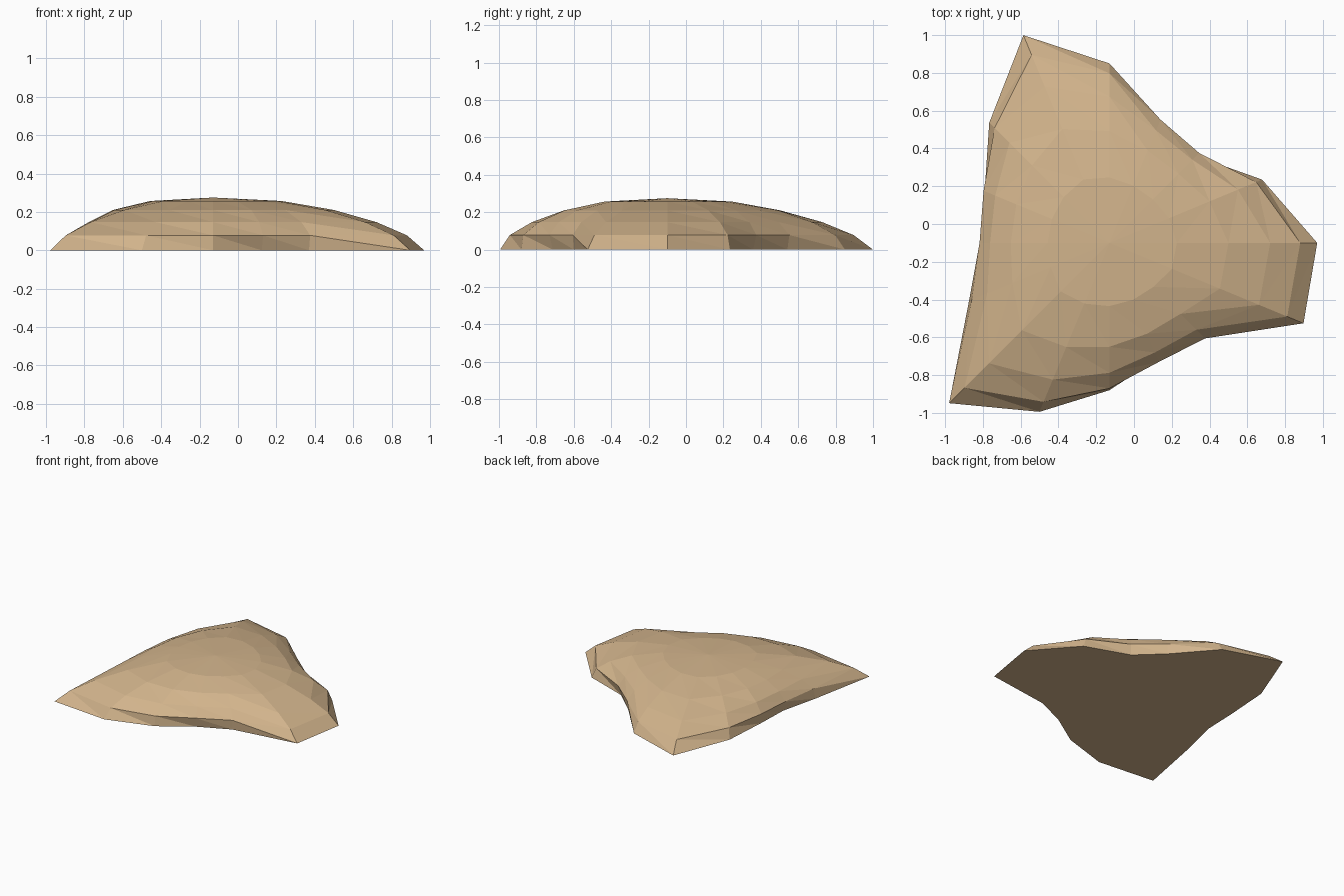
import bpy, bmesh, math

if "Cube" in bpy.data.objects:
    bpy.data.objects.remove(bpy.data.objects["Cube"])

# Outline radius every 22.5 degrees, counter-clockwise from +x
outline = [1.10, 0.875, 0.65, 0.695, 0.95, 1.19, 0.90, 0.715,
           0.67, 0.805, 1.20, 0.968, 0.78, 0.663, 0.707, 1.112]
# Each ring: height, constant radius, share of the outline radius
# (upper rings blend towards a circle)
rings = [(0.0, 0.0, 1.0), (0.078, 0.185, 0.75), (0.147, 0.29, 0.51),
         (0.21, 0.355, 0.25), (0.257, 0.28, 0.07)]
CX, CY, TOP = -0.13, -0.10, 0.275
N = len(outline)

sand = bpy.data.materials.new("sand tan")
sand.diffuse_color = (0.645, 0.456, 0.262, 1)
sand.use_nodes = True
sand.node_tree.nodes["Principled BSDF"].inputs["Base Color"].default_value = sand.diffuse_color

# Rocky mound: lofted rings, closed by a peak fan and a flat base
bm = bmesh.new()
loops = []
for z, base, share in rings:
    loop = []
    for i, r in enumerate(outline):
        a = 2 * math.pi * i / N
        rad = base + share * r
        loop.append(bm.verts.new((CX + rad * math.cos(a), CY + rad * math.sin(a), z)))
    loops.append(loop)
for low, high in zip(loops, loops[1:]):
    for i in range(N):
        j = (i + 1) % N
        bm.faces.new((low[i], low[j], high[i]))
        bm.faces.new((low[j], high[j], high[i]))
peak = bm.verts.new((CX, CY, TOP))
for i in range(N):
    bm.faces.new((loops[-1][i], loops[-1][(i + 1) % N], peak))
bm.faces.new(loops[0][::-1])
bmesh.ops.recalc_face_normals(bm, faces=bm.faces[:])

mesh = bpy.data.meshes.new("mound")
bm.to_mesh(mesh)
bm.free()
mesh.materials.append(sand)
mound = bpy.data.objects.new("mound", mesh)
bpy.context.collection.objects.link(mound)
